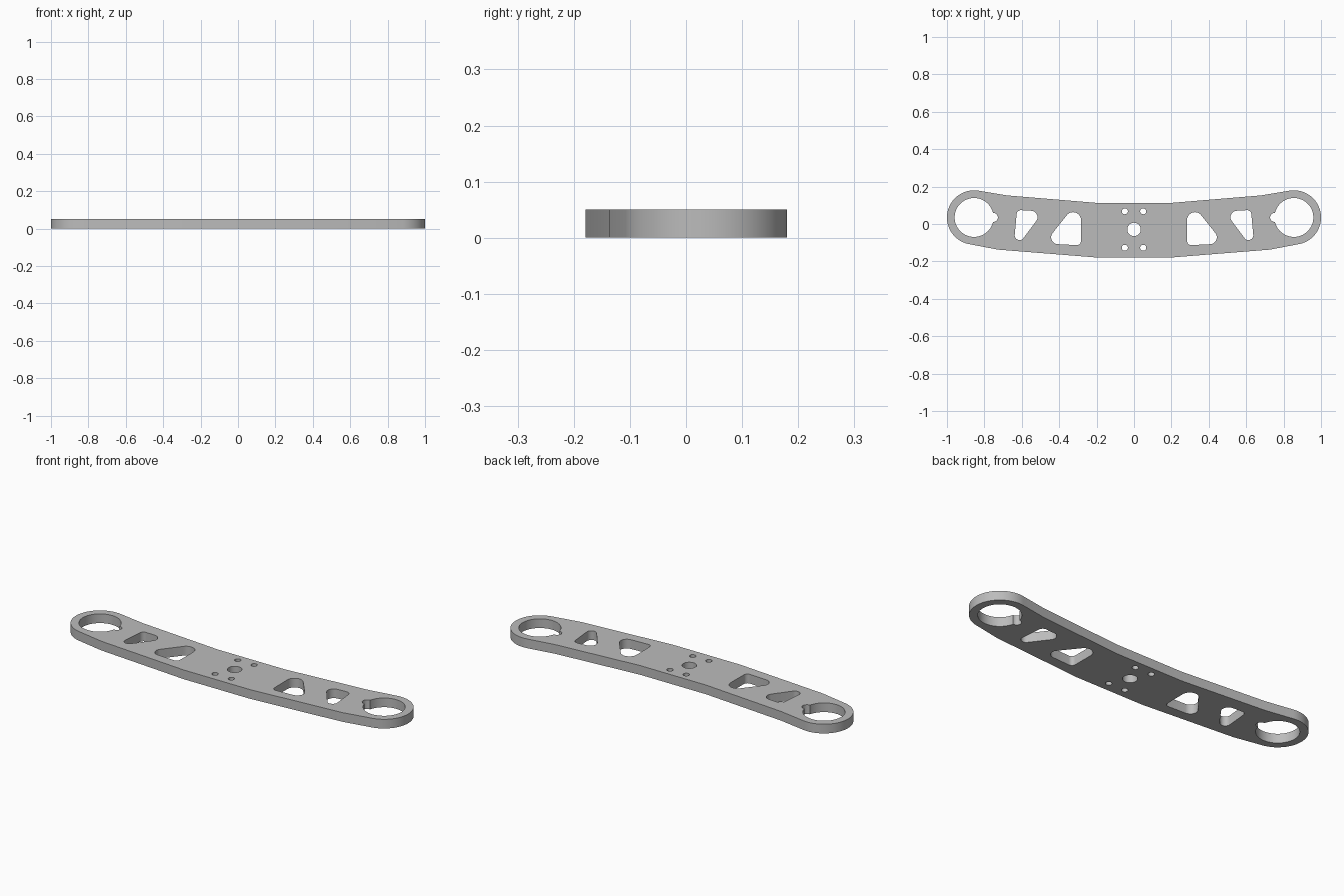
import bpy
from math import cos, sin, pi, radians
from mathutils import Vector
from mathutils.geometry import convex_hull_2d

THICKNESS = 0.05
RING = (0.855, 0.035)      # centre of the rounded end on the +x side

old = bpy.data.objects.get("Cube")
if old:
    bpy.data.objects.remove(old, do_unlink=True)


def arc(centre, radius, start=0.0, end=2 * pi, steps=48):
    """Points along an arc, both ends included."""
    angles = [start + (end - start) * i / steps for i in range(steps + 1)]
    return [Vector((centre[0] + radius * cos(a), centre[1] + radius * sin(a))) for a in angles]


def circle(x, y, radius, steps=32):
    return arc((x, y), radius, steps=steps)[:-1]


def rounded_pocket(*corners):
    """Outline wrapped around a few corner circles."""
    points = [p for c in corners for p in circle(*c)]
    return [points[i] for i in convex_hull_2d(points)]


def mirrored(points):
    return [Vector((-p.x, p.y)) for p in reversed(points)]


# Outer edge: right half from bottom to top, then its mirror image
half = [Vector((0.2, -0.179)), Vector((0.727, -0.137))]
half += arc(RING, 0.145, radians(-79), radians(100))
half += [Vector((0.68, 0.153)), Vector((0.2, 0.113))]
loops = [half + mirrored(half)]

# Large end holes with a rounded notch facing the middle
end_hole = arc(RING, 0.104, pi + 0.23, 3 * pi - 0.23, 64)
end_hole += arc((RING[0] - 0.103, RING[1]), 0.024, pi / 2, 3 * pi / 2, 16)

# Lightening pockets
inner_pocket = rounded_pocket((0.326, 0.02, 0.043), (0.406, -0.071, 0.037), (0.305, -0.092, 0.021))
outer_pocket = rounded_pocket((0.551, 0.036, 0.035), (0.604, 0.05, 0.024), (0.612, -0.06, 0.026))

# Small bolt holes around the centre hole
bolt_holes = [circle(0.049, y, 0.016, 24) for y in (0.068, -0.127)]

for hole in [end_hole, inner_pocket, outer_pocket] + bolt_holes:
    loops += [hole, mirrored(hole)]
loops.append(circle(0, -0.029, 0.036))

# Filled flat curve, extruded to the plate thickness
curve = bpy.data.curves.new("plate_profile", "CURVE")
curve.dimensions = "2D"
curve.fill_mode = "BOTH"
curve.extrude = THICKNESS / 2
for loop in loops:
    spline = curve.splines.new("POLY")
    spline.points.add(len(loop) - 1)
    for point, p in zip(spline.points, loop):
        point.co = (p.x, p.y, 0, 1)
    spline.use_cyclic_u = True

plate = bpy.data.objects.new("mounting_plate", curve)
bpy.context.collection.objects.link(plate)
plate.location.z = THICKNESS / 2
bpy.ops.object.select_all(action="DESELECT")
plate.select_set(True)
bpy.context.view_layer.objects.active = plate
bpy.ops.object.convert(target="MESH")
plate = bpy.context.object

# Weld the caps to the walls and make the normals face outward
bpy.ops.object.mode_set(mode="EDIT")
bpy.ops.mesh.select_all(action="SELECT")
bpy.ops.mesh.remove_doubles(threshold=0.00005)
bpy.ops.mesh.normals_make_consistent(inside=False)
bpy.ops.object.mode_set(mode="OBJECT")
bpy.ops.object.shade_smooth_by_angle(angle=radians(30))

# Plain grey metal
grey = bpy.data.materials.new("grey_metal")
grey.use_nodes = True
colour = (0.5, 0.5, 0.5, 1)
grey.diffuse_color = colour
grey.node_tree.nodes["Principled BSDF"].inputs["Base Color"].default_value = colour
plate.data.materials.clear()
plate.data.materials.append(grey)
